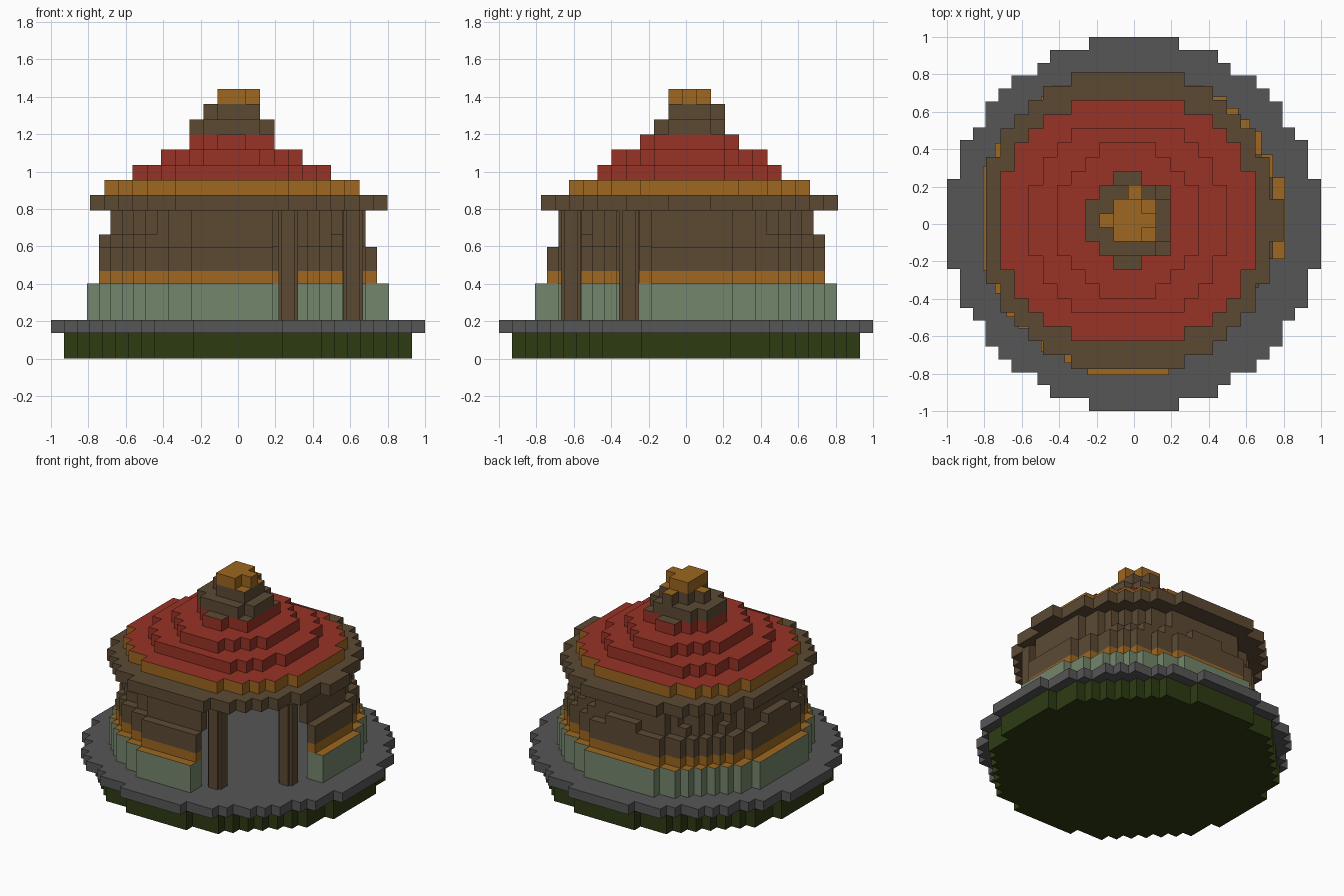
import bpy, bmesh, math

if "Cube" in bpy.data.objects:
    bpy.data.objects.remove(bpy.data.objects["Cube"])


def material(name, hex_rgb):
    m = bpy.data.materials.new(name)
    srgb = [int(hex_rgb[i:i + 2], 16) / 255 for i in (0, 2, 4)]
    m.diffuse_color = [((c + 0.055) / 1.055) ** 2.4 if c > 0.04 else c / 12.92 for c in srgb] + [1]
    m.use_nodes = True
    m.node_tree.nodes["Principled BSDF"].inputs["Base Color"].default_value = m.diffuse_color
    return m


GRASS = material("grass", "2d3b12")
STONE = material("stone", "565656")
GREEN = material("pale_green", "74866c")
ORANGE = material("ochre", "9d6720")
BROWN = material("brown", "5c4a34")
RED = material("red", "983326")

# Unit-cube sides: outward direction and corner offsets, counter-clockwise
SIDES = [((1, 0, 0), ((1, 0, 0), (1, 1, 0), (1, 1, 1), (1, 0, 1))),
         ((-1, 0, 0), ((0, 0, 0), (0, 0, 1), (0, 1, 1), (0, 1, 0))),
         ((0, 1, 0), ((0, 1, 0), (0, 1, 1), (1, 1, 1), (1, 1, 0))),
         ((0, -1, 0), ((0, 0, 0), (1, 0, 0), (1, 0, 1), (0, 0, 1))),
         ((0, 0, 1), ((0, 0, 1), (1, 0, 1), (1, 1, 1), (0, 1, 1))),
         ((0, 0, -1), ((0, 0, 0), (0, 1, 0), (1, 1, 0), (1, 0, 0)))]


def blocks(name, layers, origin, size, height, mat, top=None):
    """Stack layers of square cells into one mesh showing only its outer faces."""
    cells = {(i, j, k) for k, layer in enumerate(layers) for i, j in layer}
    bm = bmesh.new()
    verts = {}

    def vert(p):
        if p not in verts:
            verts[p] = bm.verts.new((origin[0] + p[0] * size, origin[1] + p[1] * size,
                                     origin[2] + p[2] * height))
        return verts[p]

    for i, j, k in cells:
        for (dx, dy, dz), corners in SIDES:
            if (i + dx, j + dy, k + dz) not in cells:
                f = bm.faces.new([vert((i + a, j + b, k + c)) for a, b, c in corners])
                f.material_index = 1 if top and dz == 1 else 0
    bmesh.ops.dissolve_limit(bm, angle_limit=0.01, verts=bm.verts[:], edges=bm.edges[:],
                             delimit={'MATERIAL'})
    me = bpy.data.meshes.new(name)
    bm.to_mesh(me)
    bm.free()
    me.materials.append(mat)
    if top:
        me.materials.append(top)
    ob = bpy.data.objects.new(name, me)
    bpy.context.collection.objects.link(ob)
    return ob


def disc(r2, cx=0.0, cy=0.0, inner=0.0, lim_x=99, lim_y=99):
    """Cells whose centres lie in a ring around (cx, cy)."""
    out = set()
    for i in range(-16, 26):
        for j in range(-16, 26):
            x, y = i + 0.5 - cx, j + 0.5 - cy
            if inner ** 2 <= x * x + y * y <= r2 and abs(x) < lim_x and abs(y) < lim_y:
                out.add((i, j))
    return out


# Round base: two layers of grass below one wider stone layer
S = 2 / 29
blocks("grass_base", [disc(180, .5, .5)] * 2, (-S / 2, -S / 2, 0), S, S, GRASS)
blocks("stone_floor", [disc(206, .5, .5)], (-S / 2, -S / 2, 2 * S), S, S, STONE)

# Ring walls, tapering upward, with a doorway cut in the front right quarter
W, Z0, EAVE = 0.062, 3 * S, 0.793
H = (EAVE - Z0) / 9


def ring(r):
    return {(i, j) for i, j in disc(r * r, -.15, .15, r - 1.2) if not (i >= 3 and j < -3)}


blocks("wall_footing", [ring(13.1)] * 3, (0, 0, Z0), W, H, GREEN, ORANGE)
blocks("wall_trim", [ring(12.2)], (0, 0, Z0 + 3 * H), W, H, ORANGE)
blocks("wall_boards", [ring(r) for r in (12.2, 12.2, 11.5, 11.3, 11.3)],
       (0, 0, Z0 + 4 * H), W, H, BROWN)

# Doorway posts
for n, (x, y) in enumerate([(0.268, -0.615), (0.615, -0.305)], 1):
    blocks(f"door_post_{n}", [disc(9)], (x, y, Z0), 0.0175, EAVE - Z0, BROWN)

# Stepped roof, one level per tier
R, T, RX, RY = 0.0757, 0.081, -0.79, -0.776


def tier(name, level, layer, mat, top=None):
    blocks(name, [layer], (RX, RY, EAVE + level * T), R, T, mat, top)


eave = {(i, j) for i, j in disc(112.5, 10, 10.5) if i >= 0}
tier("roof_eave", 0, eave, BROWN)
tier("roof_trim", 1, disc(81.3, 10, 10.5, lim_y=8.5), ORANGE, RED)
tier("roof_tier_low", 2, disc(48.5, 10, 10.5), RED)
tier("roof_tier_mid", 3, disc(28, 10, 10.5), RED)
tier("roof_tier_high", 4, disc(10, 10, 10.5) | {(12, 8), (12, 12)}, RED, BROWN)

# Roof cap and finial
finial = {(i, j) for i in (9, 10, 11) for j in (9, 10, 11)}
tier("cap_low", 5, disc(7.5, 10, 10.5), BROWN)
tier("cap_high", 6, finial | {(8, 10), (10, 12)}, BROWN, ORANGE)
tier("finial", 7, finial - {(11, 9), (11, 11)}, ORANGE)
